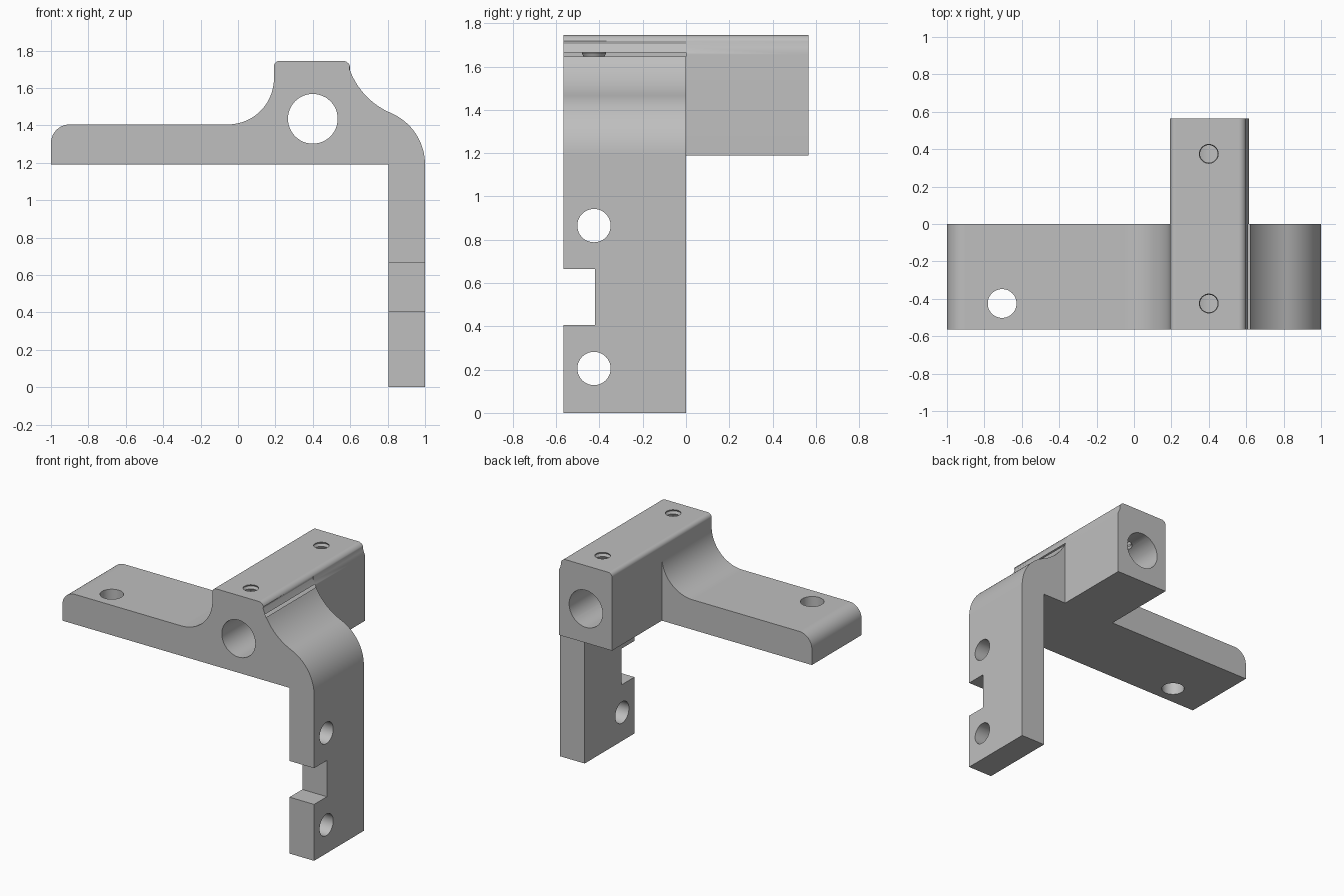
import bpy, bmesh, math
from mathutils import Matrix, Vector

if "Cube" in bpy.data.objects:
    bpy.data.objects.remove(bpy.data.objects["Cube"])

grey = bpy.data.materials.new("light grey")
grey.diffuse_color = (0.52, 0.52, 0.52, 1)
grey.use_nodes = True
grey.node_tree.nodes["Principled BSDF"].inputs["Base Color"].default_value = grey.diffuse_color


def arc(cx, cz, r, a0, a1, n):
    """Points along an arc in the xz plane, angles in degrees."""
    angles = [math.radians(a0 + (a1 - a0) * i / n) for i in range(n + 1)]
    return [(cx + r * math.cos(a), cz + r * math.sin(a)) for a in angles]


def finish(name, bm):
    bmesh.ops.recalc_face_normals(bm, faces=bm.faces)
    me = bpy.data.meshes.new(name)
    bm.to_mesh(me)
    bm.free()
    me.materials.append(grey)
    ob = bpy.data.objects.new(name, me)
    bpy.context.collection.objects.link(ob)
    return ob


def extrude_profile(name, pts, y0, y1):
    bm = bmesh.new()
    face = bm.faces.new([bm.verts.new((x, y0, z)) for x, z in pts])
    new = bmesh.ops.extrude_face_region(bm, geom=[face])["geom"]
    bmesh.ops.translate(bm, vec=(0, y1 - y0, 0),
                        verts=[v for v in new if isinstance(v, bmesh.types.BMVert)])
    return finish(name, bm)


def cylinder(name, loc, axis, r, length, n=48):
    bm = bmesh.new()
    rot = Vector((0, 0, 1)).rotation_difference(Vector(axis)).to_matrix().to_4x4()
    bmesh.ops.create_cone(bm, cap_ends=True, segments=n, radius1=r, radius2=r,
                          depth=length, matrix=Matrix.Translation(loc) @ rot)
    return finish(name, bm)


def threaded_cutter(name, x, y, z0, z1, r, pitch, n=32):
    """Stacked ridged rings that leave thread grooves in the hole wall."""
    bm = bmesh.new()
    steps = round((z1 - z0) / pitch * 2)
    rings = []
    for k in range(steps + 1):
        rad = r if k % 2 else r * 0.84
        rings.append([bm.verts.new((x + rad * math.cos(2 * math.pi * i / n),
                                    y + rad * math.sin(2 * math.pi * i / n),
                                    z0 + k * pitch / 2)) for i in range(n)])
    for a, b in zip(rings, rings[1:]):
        for i in range(n):
            j = (i + 1) % n
            bm.faces.new((a[i], a[j], b[j], b[i]))
    bm.faces.new(rings[0])
    bm.faces.new(rings[-1])
    return finish(name, bm)


def boolean(target, tool, op):
    mod = target.modifiers.new(op, 'BOOLEAN')
    mod.operation, mod.object, mod.solver = op, tool, 'EXACT'
    bpy.context.view_layer.objects.active = target
    bpy.ops.object.modifier_apply(modifier=mod.name)
    bpy.data.objects.remove(tool)


FRONT, BACK, BASE, TOP = -0.565, 0.565, 1.19, 1.745

# Rounded head shared by the bracket and the rear block
head = (arc(0.222, TOP - 0.03, 0.03, 180, 90, 5)
        + arc(0.56, TOP - 0.04, 0.04, 90, 18, 6))
a = math.degrees(math.acos(0.39))
cx, cz = 0.7 + 0.7 * 0.39, BASE + 0.7 * math.sin(math.radians(a))

# Arm, head and leg as one profile
bracket = extrude_profile(
    "bracket",
    [(-1, BASE)] + arc(-0.9, 1.305, 0.1, 180, 90, 10)
    + arc(-0.053, 1.65, 0.245, -90, 0, 20)
    + head
    + arc(cx, cz, 0.4, 199, 180 + a, 16)
    + arc(0.7, BASE, 0.3, a, 0, 16)[1:]
    + [(1, 0), (0.805, 0), (0.805, BASE)], FRONT, 0)

# Rear clamping block
block = extrude_profile(
    "rear_block",
    [(0.192, BASE)] + head + [(0.6, 1.69), (0.615, 1.655), (0.615, BASE)], 0, BACK)
boolean(bracket, block, 'UNION')

# Notch in the leg
notch = extrude_profile("notch_cutter",
                        [(0.7, 0.405), (1.1, 0.405), (1.1, 0.665), (0.7, 0.665)],
                        -0.7, -0.42)
boolean(bracket, notch, 'DIFFERENCE')

# Main bore, arm hole and two leg holes
for loc, axis, r, length in [((0.4, 0, 1.435), (0, 1, 0), 0.133, 1.4),
                             ((-0.705, -0.425, 1.3), (0, 0, 1), 0.077, 0.5),
                             ((0.9, -0.425, 0.865), (1, 0, 0), 0.077, 0.5),
                             ((0.9, -0.425, 0.205), (1, 0, 0), 0.077, 0.5)]:
    boolean(bracket, cylinder("hole_cutter", loc, axis, r, length), 'DIFFERENCE')

# Threaded set-screw holes from the top into the bore
for y in (-0.425, 0.375):
    boolean(bracket, threaded_cutter("thread_cutter", 0.4, y, 1.5, 1.77, 0.056, 0.036),
            'DIFFERENCE')

# Smooth curves, crisp edges
bpy.ops.object.select_all(action='DESELECT')
bracket.select_set(True)
bpy.context.view_layer.objects.active = bracket
bpy.ops.object.shade_smooth_by_angle(angle=math.radians(25))
normals = bracket.modifiers.new("flat faces", 'WEIGHTED_NORMAL')
normals.keep_sharp = True
